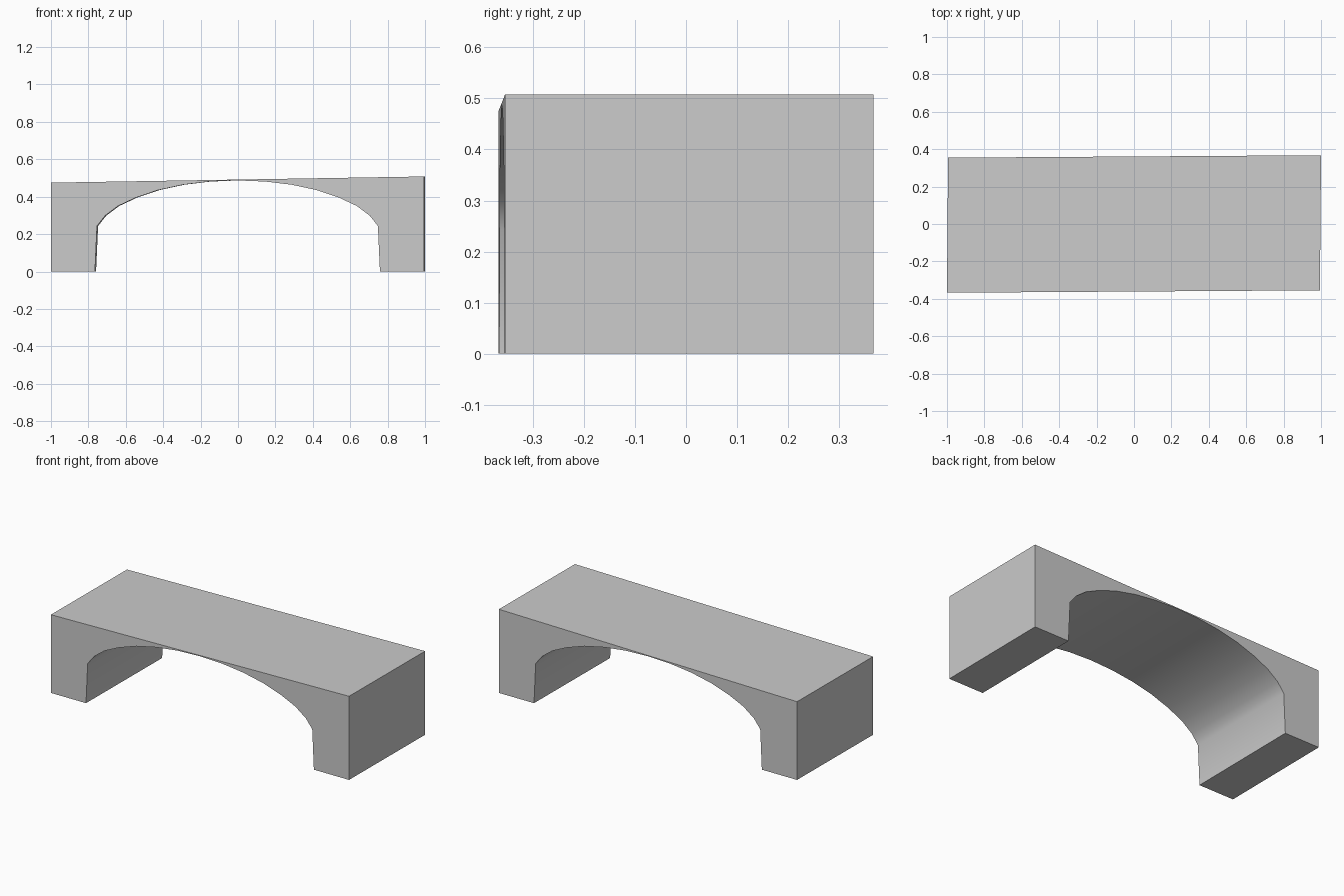
import bpy
import bmesh
import math

cube = bpy.data.objects.get("Cube")
if cube:
    bpy.data.objects.remove(cube, do_unlink=True)

# Single stone grey
grey = bpy.data.materials.new("stone_grey")
grey.use_nodes = True
colour = (0.6, 0.6, 0.6, 1)
grey.diffuse_color = colour
grey.node_tree.nodes["Principled BSDF"].inputs["Base Color"].default_value = colour

# Half of the arch opening, from foot to crown (x, z)
half = [(0.762, 0), (0.751, 0.243), (0.708, 0.298), (0.639, 0.350),
        (0.543, 0.395), (0.425, 0.435), (0.29, 0.464), (0.15, 0.481)]
opening = [(-x, z) for x, z in half] + [(0, 0.487)] + half[::-1]

# Whole profile: opening, then outer block with a gently rising deck
profile = opening + [(0.997, 0), (0.997, 0.508), (-0.997, 0.475), (-0.997, 0)]

HALF_DEPTH = 0.361
SHEAR_X, SHEAR_Y = 0.003, 0.0065


def place(x, z, side):
    """Put a profile point on the front (-1) or back (1), slightly skewed."""
    return (x + side * SHEAR_X, side * HALF_DEPTH + x * SHEAR_Y, z)


bm = bmesh.new()
front = [bm.verts.new(place(x, z, -1)) for x, z in profile]
back = [bm.verts.new(place(x, z, 1)) for x, z in profile]
bm.faces.new(front)
bm.faces.new(back[::-1])
count = len(profile)
for i in range(count):
    j = (i + 1) % count
    bm.faces.new((front[i], back[i], back[j], front[j]))
bmesh.ops.recalc_face_normals(bm, faces=bm.faces)

mesh = bpy.data.meshes.new("arch_bridge")
bm.to_mesh(mesh)
bm.free()
mesh.materials.append(grey)
bridge = bpy.data.objects.new("arch_bridge", mesh)
bpy.context.collection.objects.link(bridge)

# Smooth vault, sharp block corners
bpy.ops.object.select_all(action='DESELECT')
bridge.select_set(True)
bpy.context.view_layer.objects.active = bridge
bpy.ops.object.shade_smooth_by_angle(angle=math.radians(45))
